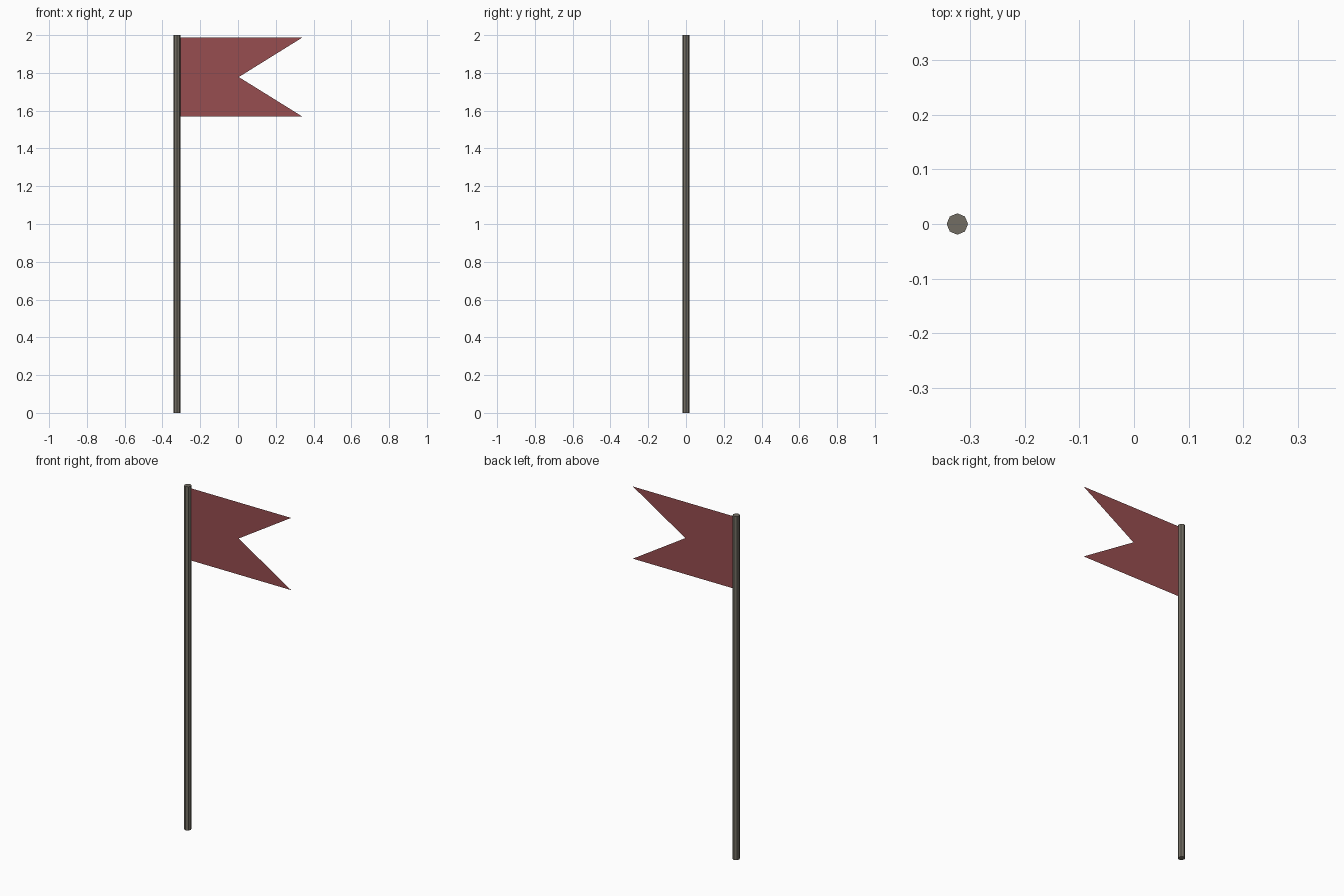
import bpy, bmesh

if "Cube" in bpy.data.objects:
    bpy.data.objects.remove(bpy.data.objects["Cube"])

POLE_X, POLE_R, HEIGHT = -0.323, 0.0195, 2.0


def paint(obj, name, color):
    mat = bpy.data.materials.new(name)
    mat.diffuse_color = (*color, 1)
    mat.use_nodes = True
    mat.node_tree.nodes["Principled BSDF"].inputs["Base Color"].default_value = mat.diffuse_color
    obj.data.materials.append(mat)


# Pole: capped eight-sided cylinder
bpy.ops.mesh.primitive_cylinder_add(vertices=8, radius=POLE_R, depth=HEIGHT,
                                    location=(POLE_X, 0, HEIGHT / 2))
pole = bpy.context.object
pole.name = "pole"
paint(pole, "weathered_wood", (0.17, 0.155, 0.125))

# Flag: flat swallowtail sheet, two halves meeting at the notch line
left, notch, tip = POLE_X + POLE_R, 0.004, 0.342
top, middle, bottom = 1.988, 1.778, 1.568
bm = bmesh.new()
hoist, inner = [bm.verts.new((x, 0, middle)) for x in (left, notch)]
lower = [bm.verts.new((x, 0, bottom)) for x in (left, tip)]
upper = [bm.verts.new((x, 0, top)) for x in (left, tip)]
bm.faces.new((lower[0], lower[1], inner, hoist))
bm.faces.new((hoist, inner, upper[1], upper[0]))
mesh = bpy.data.meshes.new("flag")
bm.to_mesh(mesh)
bm.free()
flag = bpy.data.objects.new("flag", mesh)
bpy.context.collection.objects.link(flag)
paint(flag, "red_cloth", (0.31, 0.075, 0.08))
